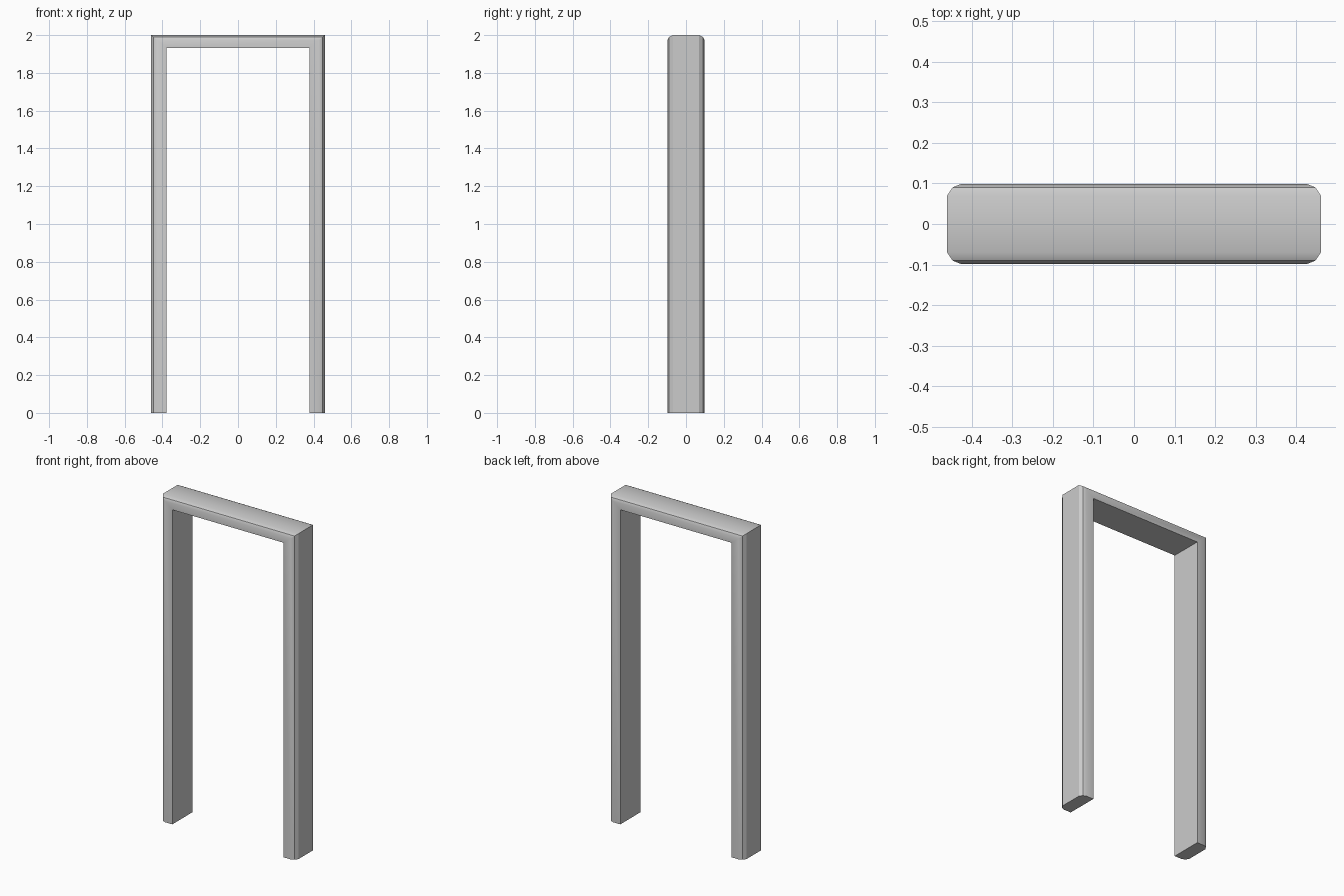
import bpy, bmesh, math

if "Cube" in bpy.data.objects:
    bpy.data.objects.remove(bpy.data.objects["Cube"])

# Cross-section: (0 = opening side, 1 = outer side; depth y), rounded outer edges
half = [(0.0, 0.098), (0.6, 0.098), (0.84, 0.09), (1.0, 0.07)]
profile = [(t, -y) for t, y in half] + [(t, y) for t, y in reversed(half)]

INNER_X, OUTER_X = 0.378, 0.46
INNER_Z, OUTER_Z = 1.933, 2.0

# Door frame: the profile follows left foot, two mitred corners, right foot
bm = bmesh.new()
rings = []
for side, up in [(-1, 0), (-1, 1), (1, 1), (1, 0)]:
    rings.append([bm.verts.new((side * (INNER_X + t * (OUTER_X - INNER_X)), y,
                                up * (INNER_Z + t * (OUTER_Z - INNER_Z))))
                  for t, y in profile])
n = len(profile)
for a, b in zip(rings, rings[1:]):
    for i in range(n):
        j = (i + 1) % n
        bm.faces.new((a[i], a[j], b[j], b[i]))

# Closed feet
bm.faces.new(rings[0])
bm.faces.new(rings[-1])
bmesh.ops.recalc_face_normals(bm, faces=bm.faces)

mesh = bpy.data.meshes.new("door_frame")
bm.to_mesh(mesh)
bm.free()
frame = bpy.data.objects.new("door_frame", mesh)
bpy.context.collection.objects.link(frame)
bpy.context.view_layer.objects.active = frame
frame.select_set(True)
bpy.ops.object.shade_smooth_by_angle(angle=math.radians(30))
